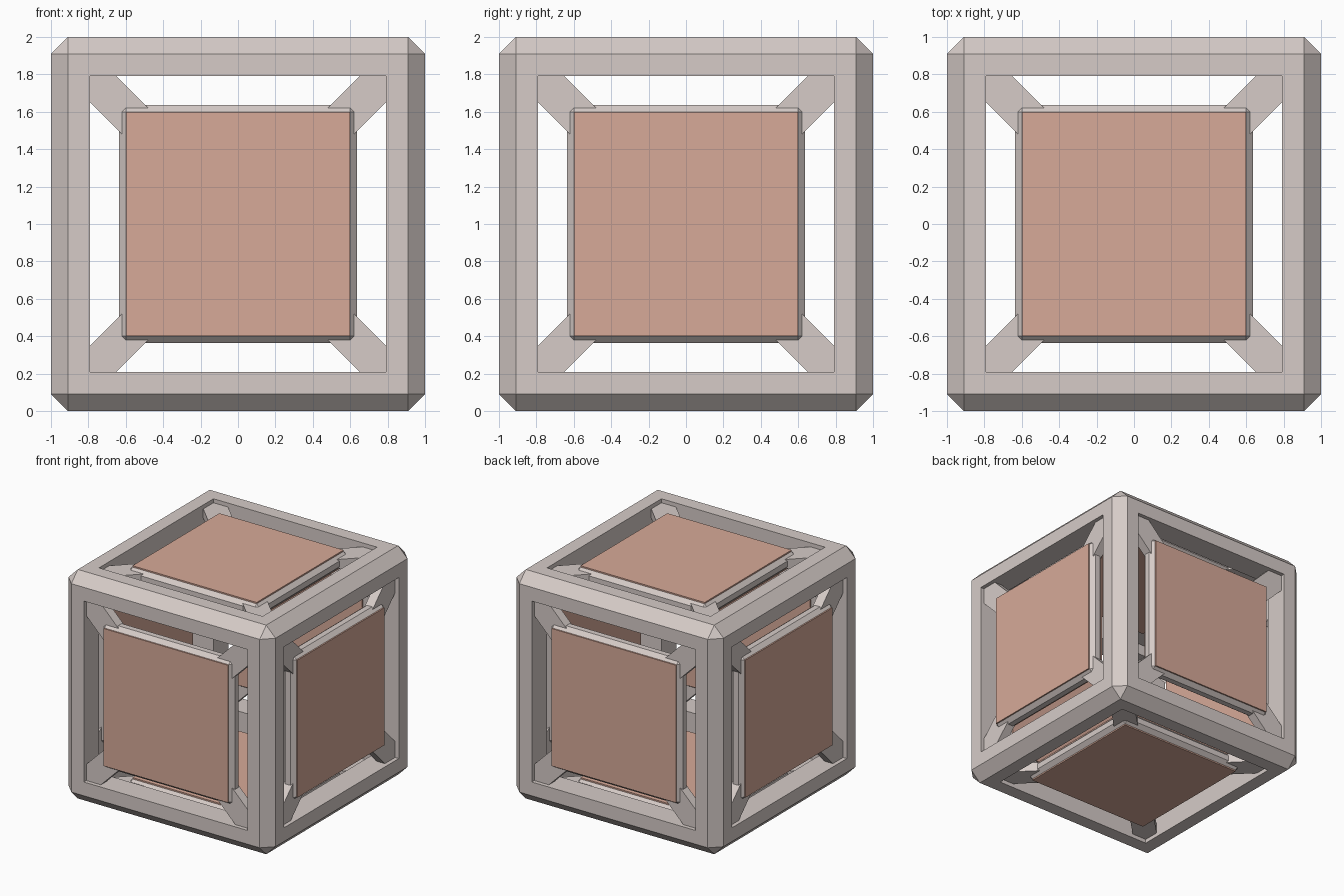
import bpy, bmesh
from mathutils import Vector, Matrix

if "Cube" in bpy.data.objects:
    bpy.data.objects.remove(bpy.data.objects["Cube"])


def material(name, rgb):
    m = bpy.data.materials.new(name)
    m.diffuse_color = (*rgb, 1)
    m.use_nodes = True
    m.node_tree.nodes["Principled BSDF"].inputs["Base Color"].default_value = m.diffuse_color
    return m


GREY = material("warm_grey", (0.67, 0.60, 0.575))
COPPER = material("dull_copper", (0.68, 0.40, 0.315))
CENTRE = Matrix.Translation((0, 0, 1))


def bevelled_box(size, chamfer):
    bm = bmesh.new()
    bmesh.ops.create_cube(bm, size=1)
    bmesh.ops.scale(bm, vec=size, verts=bm.verts)
    if chamfer:
        bmesh.ops.bevel(bm, geom=bm.edges[:], offset=chamfer, segments=1,
                        profile=0.5, affect='EDGES')
    bm.normal_update()
    return bm


def finish(bm, name, matrix, mat=GREY):
    bmesh.ops.recalc_face_normals(bm, faces=bm.faces)
    me = bpy.data.meshes.new(name)
    bm.to_mesh(me)
    bm.free()
    me.materials.append(mat)
    ob = bpy.data.objects.new(name, me)
    ob.matrix_world = matrix
    bpy.context.collection.objects.link(ob)


# Chamfered cube frame: open every side, walls meet at the inner cube
INNER = 0.79
bm = bevelled_box((2, 2, 2), 0.09)
sides = [f for f in bm.faces if f.calc_area() > 2]
bmesh.ops.inset_individual(bm, faces=sides, thickness=0.91 - INNER, use_even_offset=True)
caps = bmesh.ops.extrude_discrete_faces(bm, faces=sides)["faces"]
for f in caps:
    for v in f.verts:
        v.co = [max(-INNER, min(INNER, c)) for c in v.co]
bmesh.ops.delete(bm, geom=caps, context='FACES')
bmesh.ops.remove_doubles(bm, verts=bm.verts, dist=0.001)
finish(bm, "cube_frame", CENTRE)

# Six suspended panels, each with two copper plates and four diagonal struts
DEPTH, THICK, PLATE = 0.925, 0.12, 0.012
DIRECTIONS = {"front": (0, -1, 0), "back": (0, 1, 0), "left": (-1, 0, 0),
              "right": (1, 0, 0), "top": (0, 0, 1), "bottom": (0, 0, -1)}
for side, d in DIRECTIONS.items():
    turn = Vector(d).to_track_quat('Z', 'Y').to_matrix().to_4x4()
    place = CENTRE @ turn @ Matrix.Translation((0, 0, DEPTH))

    # Grey panel body with chamfered rim
    finish(bevelled_box((1.27, 1.27, THICK), 0.035), side + "_panel", place)

    # Copper plates on the outer and inner faces
    for label, s in (("outer", 1), ("inner", -1)):
        offset = Matrix.Translation((0, 0, s * (THICK + PLATE) / 2))
        finish(bevelled_box((1.2, 1.2, PLATE), 0), f"{side}_{label}_plate",
               place @ offset, COPPER)

    # Struts from panel corners into the frame corners
    for i in range(4):
        spin = Matrix.Rotation(0.7853982 * (2 * i + 1), 4, 'Z')
        finish(bevelled_box((0.48, 0.2, THICK - 0.04), 0), f"{side}_strut_{i + 1}",
               place @ spin @ Matrix.Translation((0.95, 0, 0)))
